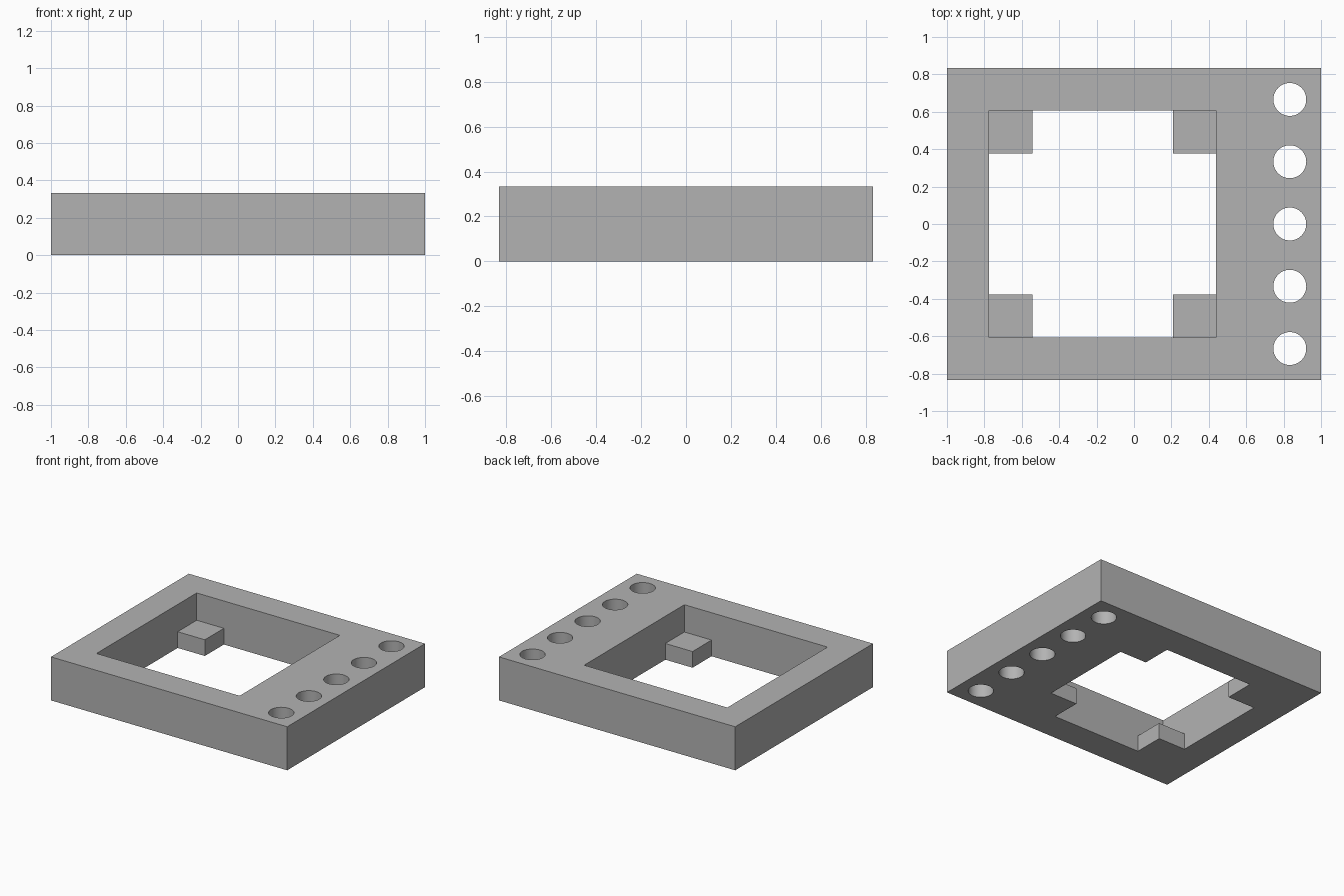
import bpy
from mathutils import Vector

default = bpy.data.objects.get("Cube")
if default:
    bpy.data.objects.remove(default, do_unlink=True)

HEIGHT = 0.333
TAB_TOP = 0.124
HALF_DEPTH = 0.833
POCKET_X, POCKET_HALF = -0.168, 0.606   # centre and half width of the square pocket
OPENING_HALF = 0.376                    # half width between neighbouring tabs
HOLE_X, HOLE_RADIUS, HOLE_GAP = 0.833, 0.088, 0.333

grey = bpy.data.materials.new("mid grey")
grey.use_nodes = True
colour = (0.45, 0.45, 0.45, 1)
grey.diffuse_color = colour
grey.node_tree.nodes["Principled BSDF"].inputs["Base Color"].default_value = colour


def box(name, low, high):
    low, high = Vector(low), Vector(high)
    bpy.ops.mesh.primitive_cube_add(size=1, location=(low + high) / 2)
    obj = bpy.context.object
    obj.name = name
    obj.scale = high - low
    bpy.ops.object.transform_apply(location=True, rotation=False, scale=True)
    obj.data.materials.append(grey)
    return obj


def cut(body, cutter):
    """Subtract the cutter from the body, then discard it."""
    cutter.hide_render = True
    mod = body.modifiers.new("cut", 'BOOLEAN')
    mod.operation = 'DIFFERENCE'
    mod.solver = 'EXACT'
    mod.object = cutter
    bpy.context.view_layer.objects.active = body
    bpy.ops.object.modifier_apply(modifier=mod.name)
    bpy.data.objects.remove(cutter, do_unlink=True)


def opening(name, half_x, half_y, bottom):
    return box(name, (POCKET_X - half_x, -half_y, bottom),
               (POCKET_X + half_x, half_y, HEIGHT + 0.1))


# Solid block
frame = box("frame", (-1, -HALF_DEPTH, 0), (1, HALF_DEPTH, HEIGHT))

# Square pocket down to the tabs, then a cross-shaped opening right through,
# which leaves a low support tab in each corner
cut(frame, opening("pocket_cutter", POCKET_HALF, POCKET_HALF, TAB_TOP))
cut(frame, opening("wide_cutter", POCKET_HALF, OPENING_HALF, -0.1))
cut(frame, opening("deep_cutter", OPENING_HALF, POCKET_HALF, -0.1))

# Row of round through holes along the wide side
for i in range(-2, 3):
    bpy.ops.mesh.primitive_cylinder_add(
        vertices=48, radius=HOLE_RADIUS, depth=1,
        location=(HOLE_X, i * HOLE_GAP, HEIGHT / 2))
    hole = bpy.context.object
    hole.name = "hole_cutter"
    hole.data.materials.append(grey)
    cut(frame, hole)

# Smooth hole walls, crisp edges elsewhere
bpy.ops.object.select_all(action='DESELECT')
frame.select_set(True)
bpy.context.view_layer.objects.active = frame
bpy.ops.object.shade_smooth_by_angle()
